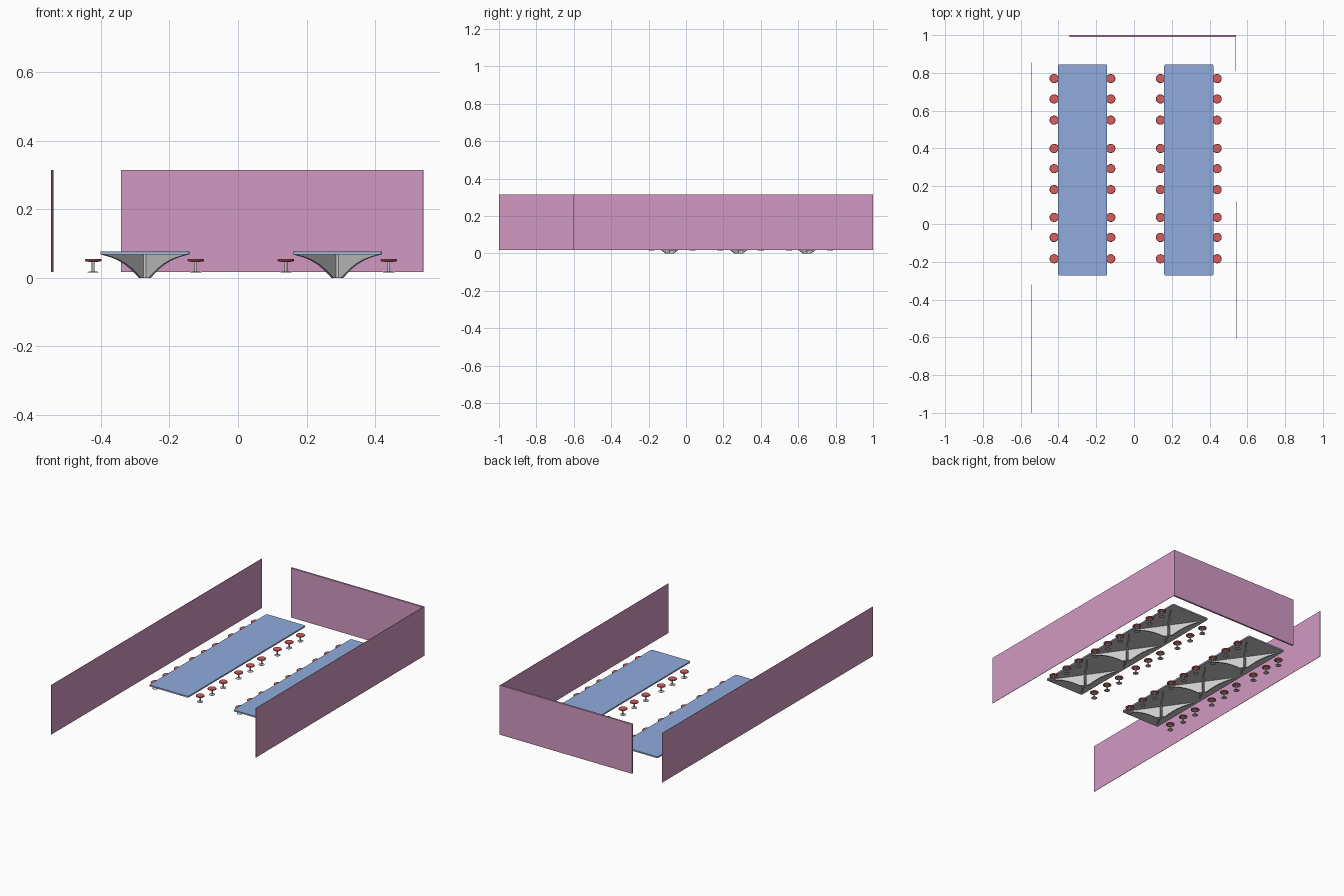
import bpy, bmesh, math
from mathutils import Vector

if "Cube" in bpy.data.objects:
    bpy.data.objects.remove(bpy.data.objects["Cube"])


def material(name, rgb):
    m = bpy.data.materials.new(name)
    m.diffuse_color = (*rgb, 1)
    m.use_nodes = True
    m.node_tree.nodes["Principled BSDF"].inputs["Base Color"].default_value = m.diffuse_color
    return m


PINK = material("wall_pink", (0.64, 0.32, 0.54))
BLUE = material("table_blue", (0.28, 0.41, 0.72))
RED = material("seat_red", (0.70, 0.11, 0.11))


def finish(bm, name, mat=None):
    bmesh.ops.recalc_face_normals(bm, faces=bm.faces)
    me = bpy.data.meshes.new(name)
    bm.to_mesh(me)
    bm.free()
    ob = bpy.data.objects.new(name, me)
    bpy.context.collection.objects.link(ob)
    if mat:
        me.materials.append(mat)
    return ob


def prism(bm, pts, offset):
    """Closed solid from a flat outline pushed along an offset."""
    a = [bm.verts.new(p) for p in pts]
    b = [bm.verts.new(Vector(p) + Vector(offset)) for p in pts]
    bm.faces.new(a)
    bm.faces.new(b[::-1])
    for i in range(len(a)):
        j = (i + 1) % len(a)
        bm.faces.new((a[i], a[j], b[j], b[i]))


def slab(name, x0, x1, y0, y1, z0, z1, r, mat=None):
    """Flat board with rounded plan corners."""
    bm = bmesh.new()
    pts = []
    for k, (x, y) in enumerate([(x1 - r, y1 - r), (x0 + r, y1 - r),
                                (x0 + r, y0 + r), (x1 - r, y0 + r)]):
        for s in range(5):
            a = math.pi / 2 * (k + s / 4)
            pts.append((x + r * math.cos(a), y + r * math.sin(a), z0))
    prism(bm, pts, (0, 0, z1 - z0))
    return finish(bm, name, mat)


# Partition walls: (start, end, thickness) in plan
WALL_Z0, WALL_Z1 = 0.0175, 0.315
for name, p, q, t in [("left_wall", (-0.5445, -1), (-0.540, 1), 0.002),
                      ("right_wall", (0.541, -0.605), (0.5395, 1), 0.002),
                      ("back_wall", (-0.341, 0.9945), (0.541, 0.9945), 0.011)]:
    d = (Vector(q) - Vector(p)).normalized()
    n = Vector((-d.y, d.x)) * t / 2
    bm = bmesh.new()
    outline = [Vector(p) - n, Vector(q) - n, Vector(q) + n, Vector(p) + n]
    prism(bm, [(*v, WALL_Z0) for v in outline], (0, 0, WALL_Z1 - WALL_Z0))
    finish(bm, name, PINK)

# Flared crossed-fin pedestal; curve of half width (along x) against height
CURVE = [(0.014, 0), (0.027, 0.014), (0.040, 0.027), (0.056, 0.040),
         (0.076, 0.052), (0.098, 0.061), (0.116, 0.066), (0.127, 0.069)]


def pedestal(name, x, y):
    bm = bmesh.new()
    for side in (1, -1):
        d = Vector((0.127, side * 0.180, 0)) / 0.127
        n = Vector((-d.y, d.x, 0)).normalized() * 0.008
        base = Vector((x, y, 0)) - n / 2
        half = [(w, z) for w, z in CURVE]
        outline = half + [(-w, z) for w, z in half[::-1]]
        prism(bm, [base + d * w + Vector((0, 0, z)) for w, z in outline], n)
    # central core between the fins
    c = [(-.005, -.012), (.005, -.012), (.005, .012), (-.005, .012)]
    prism(bm, [(x + a, y + b, 0) for a, b in c], (0, 0, 0.069))
    finish(bm, name)


# Two long tables, three pedestals each
for side, cx in (("left", -0.272), ("right", 0.290)):
    box = (cx - 0.130, cx + 0.130, -0.272, 0.845)
    slab(side + "_table_board", *box, 0.068, 0.0715, 0.008)
    slab(side + "_table_top", *box, 0.0715, 0.0765, 0.008, BLUE)
    for i, y in enumerate((-0.088, 0.281, 0.647)):
        pedestal(f"{side}_table_pedestal_{i + 1}", cx, y)


def lathe(name, profile, mat=None, steps=32):
    """Turned part from (radius, height) points."""
    bm = bmesh.new()
    vs = [bm.verts.new((r, 0, z)) for r, z in profile]
    es = [bm.edges.new(e) for e in zip(vs, vs[1:])]
    bmesh.ops.spin(bm, geom=vs + es, cent=(0, 0, 0), axis=(0, 0, 1),
                   angle=2 * math.pi, steps=steps)
    bmesh.ops.remove_doubles(bm, verts=bm.verts, dist=1e-5)
    ob = finish(bm, name, mat)
    bpy.ops.object.select_all(action='DESELECT')
    bpy.context.view_layer.objects.active = ob
    ob.select_set(True)
    bpy.ops.object.shade_smooth_by_angle(angle=math.radians(35))
    return ob


# One stool: cushion and turned stand, then copied along both sides of the tables
seat = lathe("stool_seat", [(0, .048), (.021, .048), (.0242, .050), (.0242, .053),
                            (.0225, .055), (0, .0555)], RED)
stand = lathe("stool_stand", [(0, .016), (.0165, .016), (.0165, .0175), (.004, .0195),
                              (.004, .0465), (.014, .0465), (.014, .048), (0, .048)])
ROWS = (0.770, 0.662, 0.550, 0.400, 0.293, 0.182, 0.035, -0.071, -0.184)
first = True
for x in (-0.423, -0.123, 0.140, 0.440):
    for y in ROWS:
        for part in (seat, stand):
            ob = part
            if not first:
                ob = part.copy()
                bpy.context.collection.objects.link(ob)
            ob.location = (x, y, 0)
        first = False
